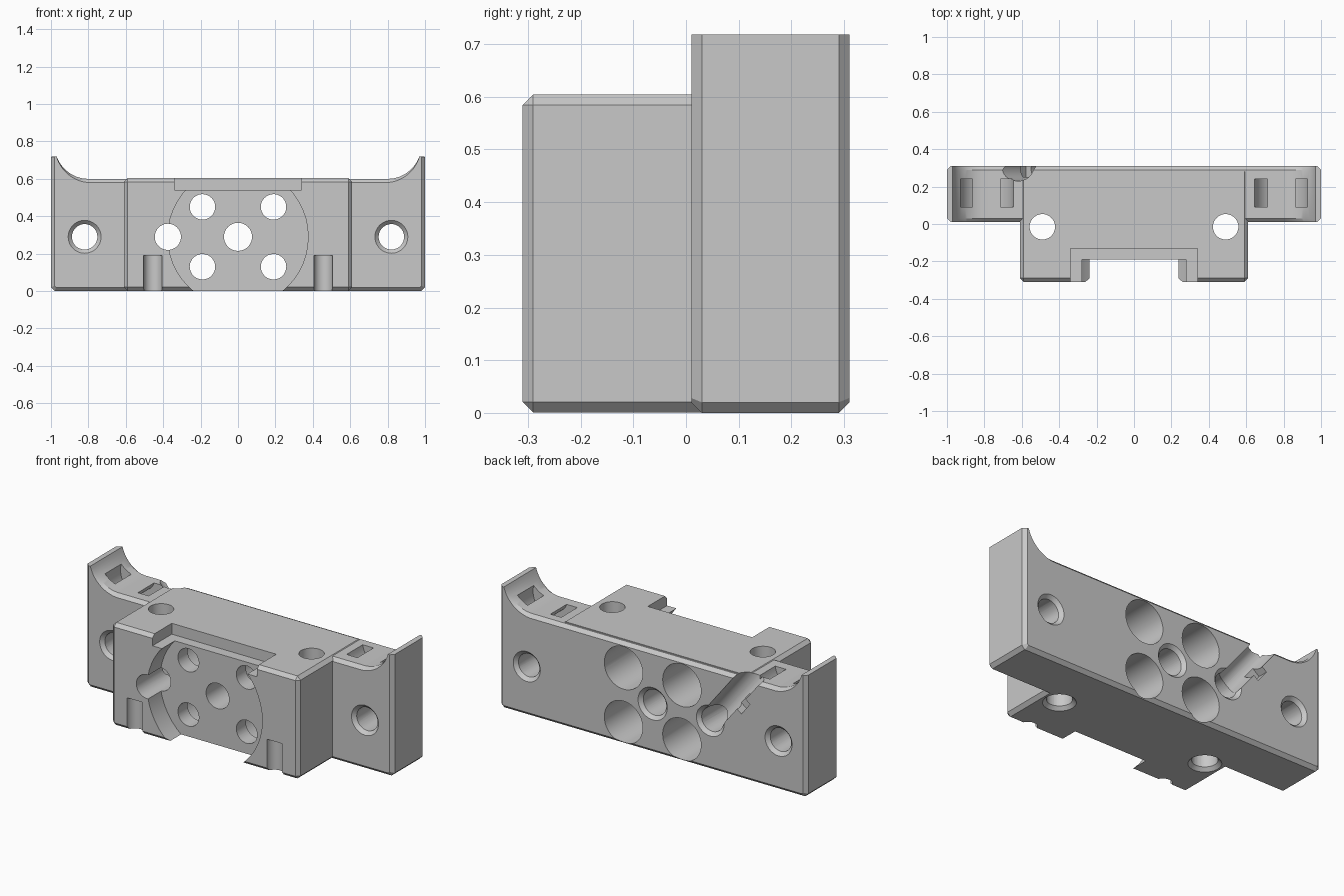
import bpy, bmesh
from math import sin, cos, radians, atan2
from mathutils import Vector, Matrix

if "Cube" in bpy.data.objects:
    bpy.data.objects.remove(bpy.data.objects["Cube"], do_unlink=True)

C = 0.02            # chamfer size
BACK, FRONT = 0.31, -0.31
MID = 0.29          # height of the hole pattern
used = []           # cutters to remove at the end


def finish(name, bm):
    bmesh.ops.recalc_face_normals(bm, faces=bm.faces)
    if bm.calc_volume(signed=True) < 0:
        bmesh.ops.reverse_faces(bm, faces=bm.faces)
    mesh = bpy.data.meshes.new(name)
    bm.to_mesh(mesh)
    bm.free()
    ob = bpy.data.objects.new(name, mesh)
    bpy.context.collection.objects.link(ob)
    return ob


def box(name, lo, hi, chamfer=None, matrix=None):
    """Box between two corners; chamfer(edge_middle) picks the edges to bevel."""
    lo, hi = Vector(lo), Vector(hi)
    bm = bmesh.new()
    bmesh.ops.create_cube(bm, size=1)
    for v in bm.verts:
        v.co = (lo + hi) / 2 + v.co * (hi - lo)
    if chamfer:
        edges = [e for e in bm.edges if chamfer((e.verts[0].co + e.verts[1].co) / 2)]
        bmesh.ops.bevel(bm, geom=edges, offset=C, segments=1, affect='EDGES')
    if matrix:
        bm.transform(matrix)
    return finish(name, bm)


def rod(name, start, end, r1, r2=None):
    """Cylinder or cone between two points."""
    a, b = Vector(start), Vector(end)
    bm = bmesh.new()
    bmesh.ops.create_cone(bm, cap_ends=True, segments=48, radius1=r1,
                          radius2=r1 if r2 is None else r2, depth=(b - a).length)
    turn = (b - a).to_track_quat('Z', 'Y').to_matrix().to_4x4()
    bm.transform(Matrix.Translation((a + b) / 2) @ turn)
    return finish(name, bm)


def flare(mouth, outward, r):
    """Chamfer cone for a hole of radius r that opens at the point mouth."""
    mouth, outward = Vector(mouth), Vector(outward)
    return rod("flare", mouth - outward * 0.03, mouth + outward * C, r - 0.01, r + 2 * C)


def combine(target, other, op='DIFFERENCE'):
    other.hide_render = True
    bpy.context.view_layer.objects.active = target
    for solver in ('MANIFOLD', 'EXACT'):
        before = len(target.data.vertices)
        m = target.modifiers.new("combine", 'BOOLEAN')
        m.operation, m.object, m.solver = op, other, solver
        bpy.context.view_layer.update()
        bpy.ops.object.modifier_apply(modifier=m.name)
        if len(target.data.vertices) != before:
            break
    used.append(other)


def rear_bar():
    """Bar with concave raised ends: its outline lofted along y, inset at front and back."""
    bm = bmesh.new()
    rings = []
    for y, d in ((0.01, C), (0.01 + C, 0), (BACK - C, 0), (BACK, C)):
        half = [(1 - C - 0.414 * d, d), (1 - d, C + 0.414 * d), (1 - d, 0.718)]
        for i in range(14, -1, -1):
            a = radians(70 * i / 14)
            r = 0.18 + d * (1 - i / 14)
            half.append((0.8 + r * sin(a), 0.78 - r * cos(a)))
        loop = half + [(-x, z) for x, z in reversed(half)]
        rings.append([bm.verts.new((x, y, z)) for x, z in loop])
    for r, s in zip(rings, rings[1:]):
        n = len(r)
        for i in range(n):
            j = (i + 1) % n
            bm.faces.new((r[i], r[j], s[j], s[i]))
    bm.faces.new(reversed(rings[0]))
    bm.faces.new(rings[-1])
    return finish("mount_body", bm)


body = rear_bar()

# Front block
block = box("front_block", (-0.61, FRONT, 0.0005), (0.61, 0.28, 0.604),
            lambda m: m.y < 0.27 and (m.y < -0.3 or m.z > 0.6 or m.z < 0.01))
combine(body, block, 'UNION')

cuts = []
# Round recess and top notch in the front
cuts.append(rod("recess", (0, -0.5, MID), (0, -0.19, MID), 0.375))
cuts.append(box("top_notch", (-0.34, -0.5, 0.54), (0.34, -0.13, 0.8)))

# Centre hole, flared at the back
cuts.append(rod("centre_hole", (0, -0.5, MID), (0, 0.5, MID), 0.075))
cuts.append(flare((0, BACK, MID), (0, 1, 0), 0.075))

# Four screw holes with deep counterbores from the back
for x in (-0.19, 0.19):
    for z in (MID - 0.16, MID + 0.16):
        cuts.append(rod("screw_hole", (x, -0.5, z), (x, 0.5, z), 0.068))
        cuts.append(rod("counterbore", (x, -0.1, z), (x, 0.5, z), 0.125))

for s in (-1, 1):
    # End mounting holes, flared on both faces
    x = s * 0.82
    cuts.append(rod("mount_hole", (x, -0.2, MID), (x, 0.5, MID), 0.068))
    cuts.append(flare((x, 0.01, MID), (0, -1, 0), 0.068))
    cuts.append(flare((x, BACK, MID), (0, 1, 0), 0.068))
    # Vertical bolt holes, flared underneath
    x = s * 0.49
    cuts.append(rod("bolt_hole", (x, -0.015, -0.2), (x, -0.015, 0.9), 0.068))
    cuts.append(flare((x, -0.015, 0), (0, 0, -1), 0.068))
    # Small grooves low on the front
    x = s * 0.455
    cuts.append(rod("groove", (x, FRONT, -0.1), (x, FRONT, 0.19), 0.05))
    # Curved strap tunnels below the concave ends
    x = s * 0.788
    tunnel = rod("tunnel", (x, 0.09, 0.62), (x, 0.24, 0.62), 0.145)
    combine(tunnel, rod("core", (x, 0, 0.62), (x, 0.4, 0.62), 0.076))
    cuts.append(tunnel)

# Cable hole with a slanted open channel up to the top
p, q = Vector((-0.375, 0.295, MID)), Vector((-0.66, 0.295, 0.65))
cuts.append(rod("cable_hole", (p.x, -0.5, MID), (p.x, 0.5, MID), 0.07))
cuts.append(flare((p.x, BACK, MID), (0, 1, 0), 0.07))
cuts.append(rod("channel", p, q, 0.065))
slant = Matrix.Translation(p) @ Matrix.Rotation(-atan2(p.x - q.x, q.z - p.z), 4, 'Y')
cuts.append(box("channel_mouth", (-0.064, 0, 0), (0.064, 0.1, (q - p).length), matrix=slant))
cuts.append(box("strap_notch", (-0.1, -0.045, 0.2), (0, 0.11, 0.29), matrix=slant))

for cutter in cuts:
    combine(body, cutter)
for ob in used:
    bpy.data.objects.remove(ob, do_unlink=True)

# One grey material
grey = bpy.data.materials.new("light_grey")
grey.use_nodes = True
colour = (0.58, 0.58, 0.58, 1)
grey.diffuse_color = colour
grey.node_tree.nodes["Principled BSDF"].inputs["Base Color"].default_value = colour
body.data.materials.clear()
body.data.materials.append(grey)
for poly in body.data.polygons:
    poly.material_index = 0

bpy.ops.object.select_all(action='DESELECT')
body.select_set(True)
bpy.context.view_layer.objects.active = body
bpy.ops.object.shade_smooth_by_angle(angle=radians(25))
